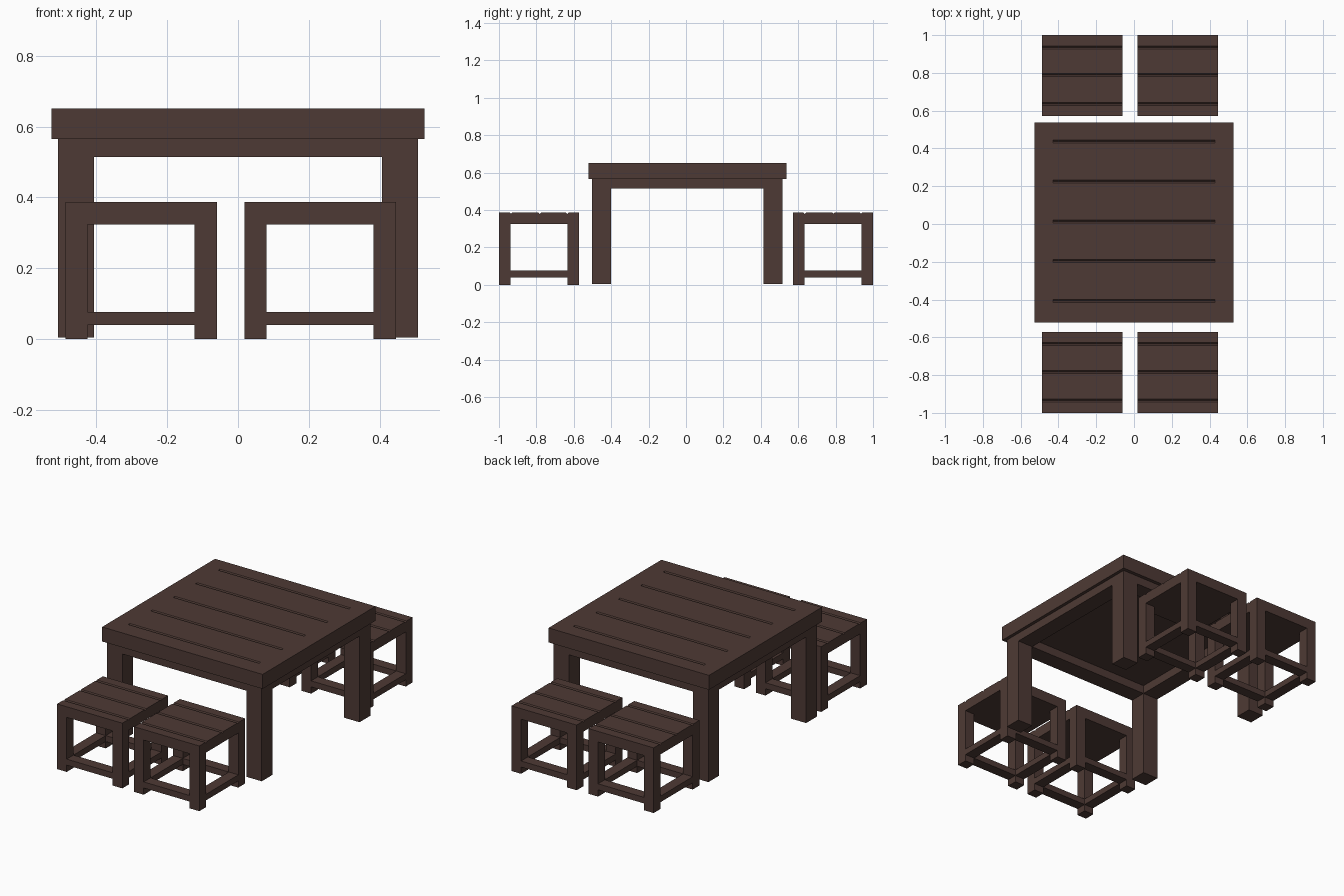
import bpy, bmesh, math
from mathutils import Matrix, Vector

if "Cube" in bpy.data.objects:
    bpy.data.objects.remove(bpy.data.objects["Cube"])

wood = bpy.data.materials.new("dark brown wood")
wood.diffuse_color = (0.076, 0.042, 0.035, 1)
wood.use_nodes = True
wood.node_tree.nodes["Principled BSDF"].inputs["Base Color"].default_value = wood.diffuse_color


def make(name, bm):
    bmesh.ops.recalc_face_normals(bm, faces=bm.faces)
    me = bpy.data.meshes.new(name)
    bm.to_mesh(me)
    bm.free()
    me.materials.append(wood)
    ob = bpy.data.objects.new(name, me)
    bpy.context.collection.objects.link(ob)
    return ob


def box(name, x0, x1, y0, y1, z0, z1):
    bm = bmesh.new()
    bmesh.ops.create_cube(bm, size=1)
    bmesh.ops.scale(bm, vec=(x1 - x0, y1 - y0, z1 - z0), verts=bm.verts)
    bmesh.ops.translate(bm, vec=((x0 + x1) / 2, (y0 + y1) / 2, (z0 + z1) / 2), verts=bm.verts)
    return make(name, bm)


def cut_grooves(ob, x0, x1, ys, z, r):
    """Cut V-shaped plank grooves running along x."""
    bm = bmesh.new()
    for y in ys:
        m = (Matrix.Translation(Vector(((x0 + x1) / 2, y, z)))
             @ Matrix.Rotation(math.pi / 4, 4, 'X')
             @ Matrix.Diagonal((x1 - x0, r * math.sqrt(2), r * math.sqrt(2), 1)))
        bmesh.ops.create_cube(bm, size=1, matrix=m)
    cutter = make("groove_cutter", bm)
    cutter.hide_render = True
    cutter.hide_viewport = False
    mod = ob.modifiers.new("grooves", 'BOOLEAN')
    mod.operation = 'DIFFERENCE'
    mod.solver = 'EXACT'
    mod.object = cutter
    bpy.context.view_layer.objects.active = ob
    with bpy.context.temp_override(object=ob, active_object=ob):
        bpy.ops.object.modifier_apply(modifier=mod.name)
    bpy.data.objects.remove(cutter)


def frame_sides(x0, x1, y0, y1, w):
    """Rail footprints between the corner legs."""
    return [(x0 + w, x1 - w, y0, y0 + w), (x0 + w, x1 - w, y1 - w, y1),
            (x0, x0 + w, y0 + w, y1 - w), (x1 - w, x1, y0 + w, y1 - w)]


def corners(x0, x1, y0, y1, w):
    return [(x, x + w, y, y + w) for x in (x0, x1 - w) for y in (y0, y1 - w)]


# Table: top with plank grooves, aprons, legs
top = box("table_top", -0.527, 0.527, -0.522, 0.537, 0.565, 0.651)
cut_grooves(top, -0.43, 0.43, [0.436 - 0.211 * i for i in range(5)], 0.651, 0.008)
T = (-0.508, 0.508, -0.503, 0.516, 0.101)
for c in corners(*T):
    box("table_leg", *c, 0.004, 0.565)
for s in frame_sides(*T):
    box("table_apron", *s, 0.515, 0.565)

# Four stools: grooved seat, legs, low stretchers
for x0 in (-0.488, 0.018):
    for y0 in (-1.0, 0.571):
        S = (x0, x0 + 0.428, y0, y0 + 0.429, 0.063)
        seat = box("stool_seat", *S[:4], 0.324, 0.387)
        mid = y0 + 0.2145
        cut_grooves(seat, x0 - 0.02, x0 + 0.448,
                    [mid - 0.15, mid + 0.003, mid + 0.15], 0.387, 0.008)
        for c in corners(*S):
            box("stool_leg", *c, 0, 0.324)
        for s in frame_sides(*S):
            box("stool_stretcher", *s, 0.04, 0.076)
